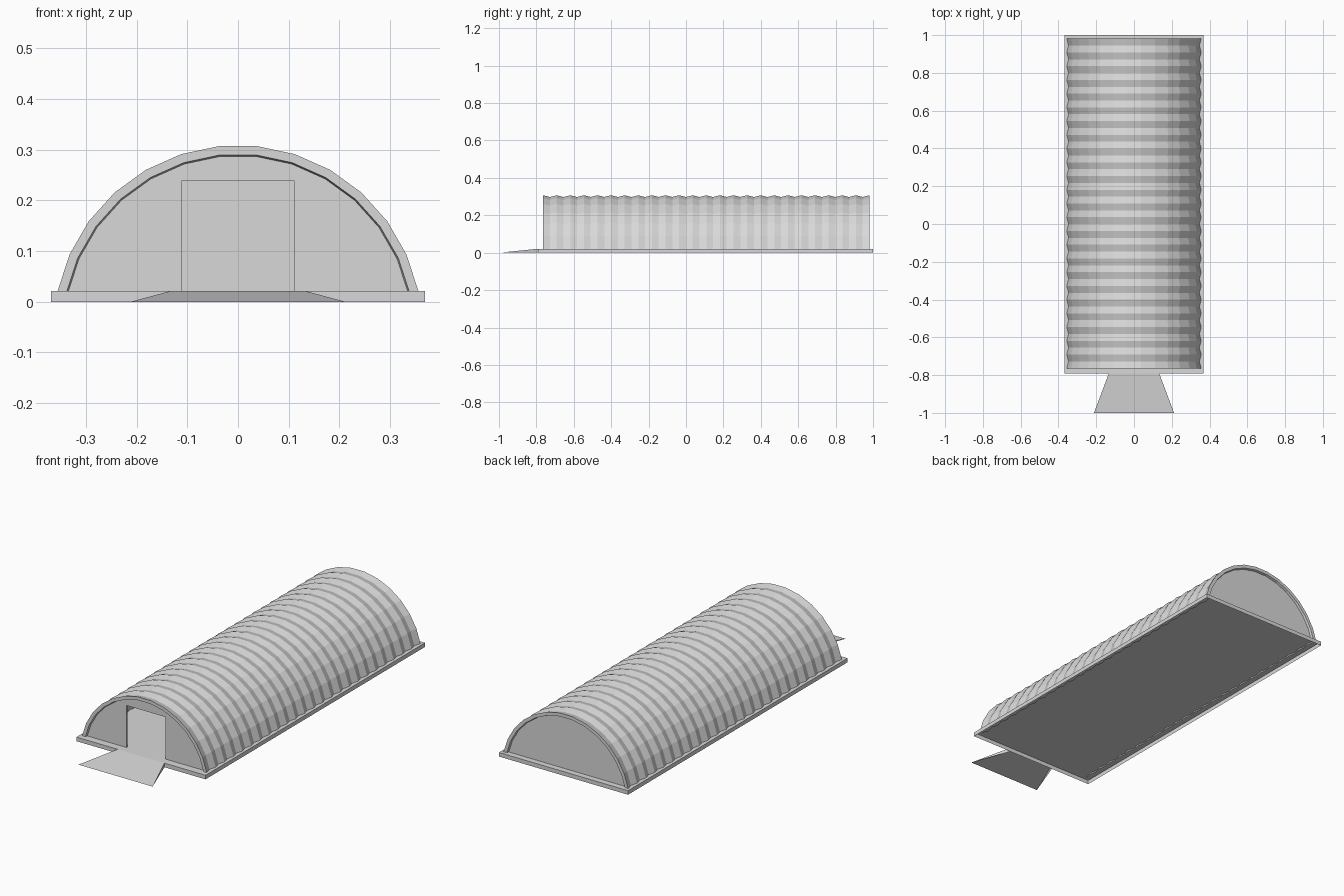
import bpy, bmesh
from math import sin, cos, radians

cube = bpy.data.objects.get("Cube")
if cube:
    bpy.data.objects.remove(cube, do_unlink=True)

TONE = 0.69
grey = bpy.data.materials.new("light_grey")
grey.use_nodes = True
grey.diffuse_color = (TONE, TONE, TONE, 1)
grey.node_tree.nodes["Principled BSDF"].inputs["Base Color"].default_value = (TONE, TONE, TONE, 1)

FLOOR = 0.021
AXIS_Z = -0.055
FRONT, BACK = -0.764, 0.981
RIDGES = 24
DIP = 0.009
WALL, RECESS = 0.010, 0.012
ANGLES = [radians(-78 + 12 * i) for i in range(14)]


def finish(name, bm):
    mesh = bpy.data.meshes.new(name)
    bm.to_mesh(mesh)
    bm.free()
    mesh.materials.append(grey)
    obj = bpy.data.objects.new(name, mesh)
    bpy.context.collection.objects.link(obj)
    return obj


def arch(radius):
    return [(radius * sin(a), AXIS_Z + radius * cos(a)) for a in ANGLES]


def prism(name, outline, y0, y1):
    """Extrude an xz outline from y0 to y1."""
    bm = bmesh.new()
    face = bm.faces.new([bm.verts.new((x, y0, z)) for x, z in outline])
    ext = bmesh.ops.extrude_face_region(bm, geom=[face])
    verts = [v for v in ext["geom"] if isinstance(v, bmesh.types.BMVert)]
    bmesh.ops.translate(bm, verts=verts, vec=(0, y1 - y0, 0))
    bmesh.ops.recalc_face_normals(bm, faces=bm.faces[:])
    return finish(name, bm)


# Floor slab: a shallow tray turned over, open underneath
bm = bmesh.new()
corners = [(-0.369, -0.792), (0.369, -0.792), (0.369, 1.0), (-0.369, 1.0)]
low = [bm.verts.new((x, y, 0)) for x, y in corners]
top = [bm.verts.new((x, y, FLOOR)) for x, y in corners]
bm.faces.new(top)
for i in range(4):
    j = (i + 1) % 4
    bm.faces.new((low[i], low[j], top[j], top[i]))
finish("floor_slab", bm)

# Corrugated roof: rings alternate between ridge and valley, outside and inside
bm = bmesh.new()
rings = []
for i in range(2 * RIDGES + 1):
    y = FRONT + (BACK - FRONT) * i / (2 * RIDGES)
    dip = DIP * (i % 2)
    loop = arch(0.364 - dip) + arch(0.3465 - dip)[::-1]
    rings.append([bm.verts.new((x, y, z)) for x, z in loop])
n = len(rings[0])
for a, b in zip(rings, rings[1:]):
    for j in range(n):
        k = (j + 1) % n
        bm.faces.new((a[j], a[k], b[k], b[j]))
for ring in (rings[0], rings[-1]):
    for j in range(n // 2 - 1):
        bm.faces.new((ring[j], ring[j + 1], ring[n - 2 - j], ring[n - 1 - j]))
bmesh.ops.recalc_face_normals(bm, faces=bm.faces[:])
finish("corrugated_roof", bm)

# End walls, set slightly inside the roof and standing on the slab
wall = arch(0.3445)
wall[0] = (wall[0][0], FLOOR)
wall[-1] = (wall[-1][0], FLOOR)
prism("back_wall", wall, BACK - RECESS - WALL, BACK - RECESS)

# The front wall outline runs around the door opening
DOOR_X, DOOR_Z = 0.111, 0.238
door = [(DOOR_X, FLOOR), (DOOR_X, DOOR_Z), (-DOOR_X, DOOR_Z), (-DOOR_X, FLOOR)]
prism("front_wall", wall + door, FRONT + RECESS, FRONT + RECESS + WALL)

# Entrance ramp, flaring outward to the ground, open underneath
bm = bmesh.new()
near = [bm.verts.new((x, -1.0, 0)) for x in (-0.212, 0.212)]
foot = [bm.verts.new((x, -0.792, 0)) for x in (-0.134, 0.134)]
head = [bm.verts.new((x, -0.792, FLOOR)) for x in (-0.134, 0.134)]
bm.faces.new((near[0], near[1], head[1], head[0]))
bm.faces.new((near[0], head[0], foot[0]))
bm.faces.new((near[1], foot[1], head[1]))
finish("entrance_ramp", bm)
